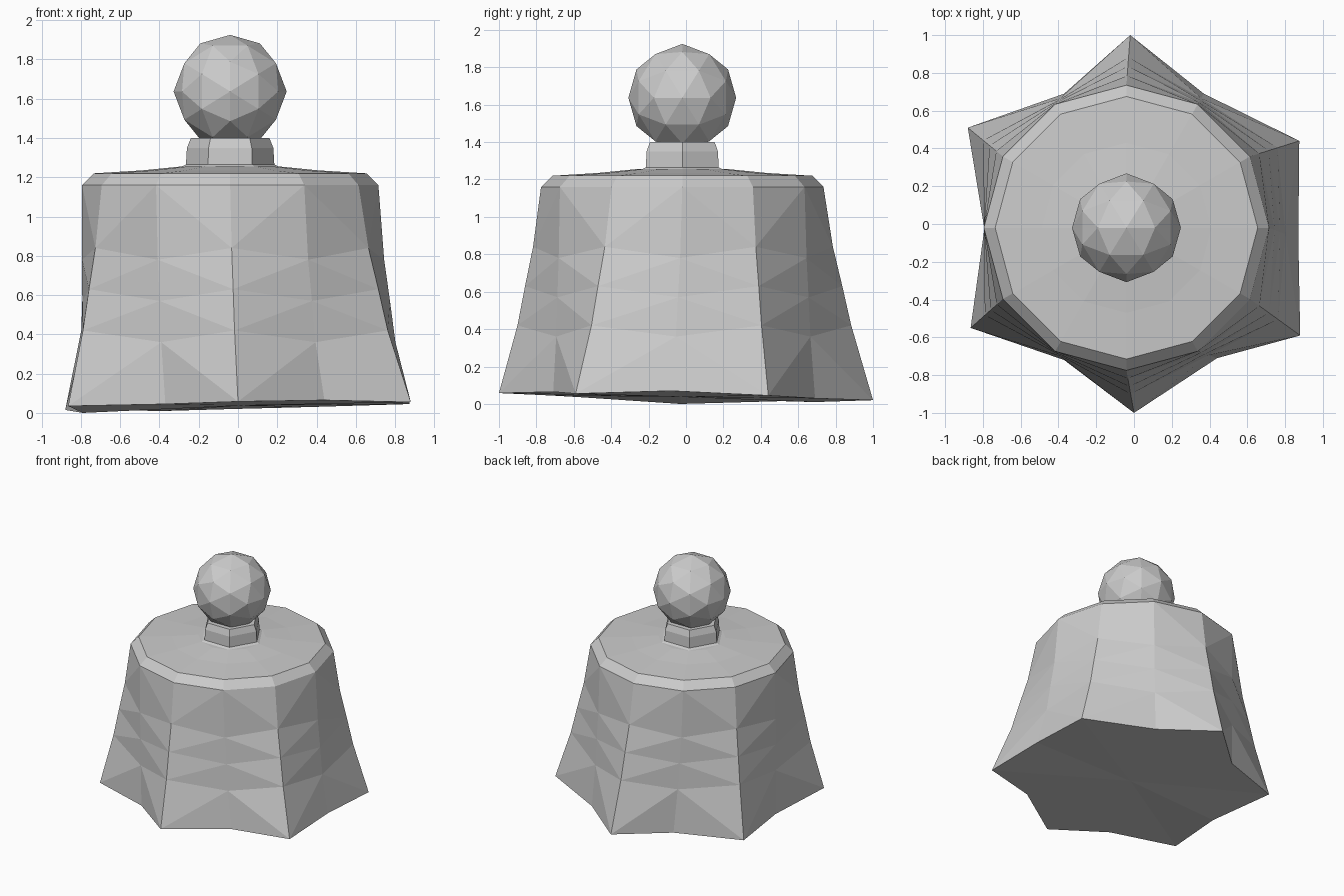
import bpy, bmesh, math
from mathutils import Matrix, Vector

if "Cube" in bpy.data.objects:
    bpy.data.objects.remove(bpy.data.objects["Cube"])

CX, CY = -0.04, -0.02   # axis of the crown, neck and knob


def ring(n, r, z):
    return [Vector((CX + r * math.cos(2 * math.pi * i / n),
                    CY + r * math.sin(2 * math.pi * i / n), z)) for i in range(n)]


def loft(name, rings):
    """Closed low-poly solid through a stack of rings, bottom to top."""
    bm = bmesh.new()
    loops = [[bm.verts.new(p) for p in r] for r in rings]
    n = len(loops[0])
    for a, b in zip(loops, loops[1:]):
        for i in range(n):
            j = (i + 1) % n
            # diagonals mirror on alternate panels
            if i % 2:
                bm.faces.new((a[i], a[j], b[j]))
                bm.faces.new((a[i], b[j], b[i]))
            else:
                bm.faces.new((a[i], a[j], b[i]))
                bm.faces.new((a[j], b[j], b[i]))
    for cap in (loops[0], loops[-1]):
        c = bm.verts.new(sum((v.co for v in cap), Vector()) / n)
        for i in range(n):
            bm.faces.new((cap[i], cap[(i + 1) % n], c))
    bmesh.ops.recalc_face_normals(bm, faces=bm.faces)
    me = bpy.data.meshes.new(name)
    bm.to_mesh(me)
    bm.free()
    ob = bpy.data.objects.new(name, me)
    bpy.context.collection.objects.link(ob)
    return ob


# Flared body: 12-sided crown blending into an uneven six-pointed hem
hem = [Vector(p) for p in (
    (0.87, -0.08, 0.07), (0.875, 0.44, 0.045), (0.37, 0.69, 0.03), (-0.02, 1.0, 0.02),
    (-0.37, 0.69, 0.01), (-0.88, 0.51, 0.015), (-0.79, -0.03, 0.0), (-0.865, -0.55, 0.035),
    (-0.37, -0.72, 0.045), (0.0, -1.0, 0.058), (0.44, -0.71, 0.065), (0.88, -0.59, 0.055))]
crown = ring(12, 0.755, 1.16)
rings = [hem]
# blend amount, height at the points, height at the valleys
for t, z_point, z_valley in ((0.56, 0.42, 0.36), (0.38, 0.63, 0.57), (0.19, 0.84, 0.78)):
    rings.append([Vector((*c.lerp(h, t).xy, z_point if i % 2 else z_valley))
                  for i, (c, h) in enumerate(zip(crown, hem))])
rings += [crown, ring(12, 0.695, 1.22), ring(12, 0.45, 1.235), ring(12, 0.25, 1.255)]
loft("flared_body", rings)

# Hexagonal neck with a flared foot and chamfered rim
loft("neck", [ring(6, r, z) for r, z in
              ((0.29, 1.235), (0.225, 1.265), (0.22, 1.35), (0.20, 1.40))])

# Faceted knob, turned so an edge midpoint points straight up
bm = bmesh.new()
turn = Matrix.Rotation(-math.atan(2) / 2, 4, 'Y')
bmesh.ops.create_icosphere(bm, subdivisions=2, radius=0.288,
                           matrix=Matrix.Translation((CX, CY, 1.637)) @ turn)
me = bpy.data.meshes.new("knob")
bm.to_mesh(me)
bm.free()
bpy.context.collection.objects.link(bpy.data.objects.new("knob", me))
